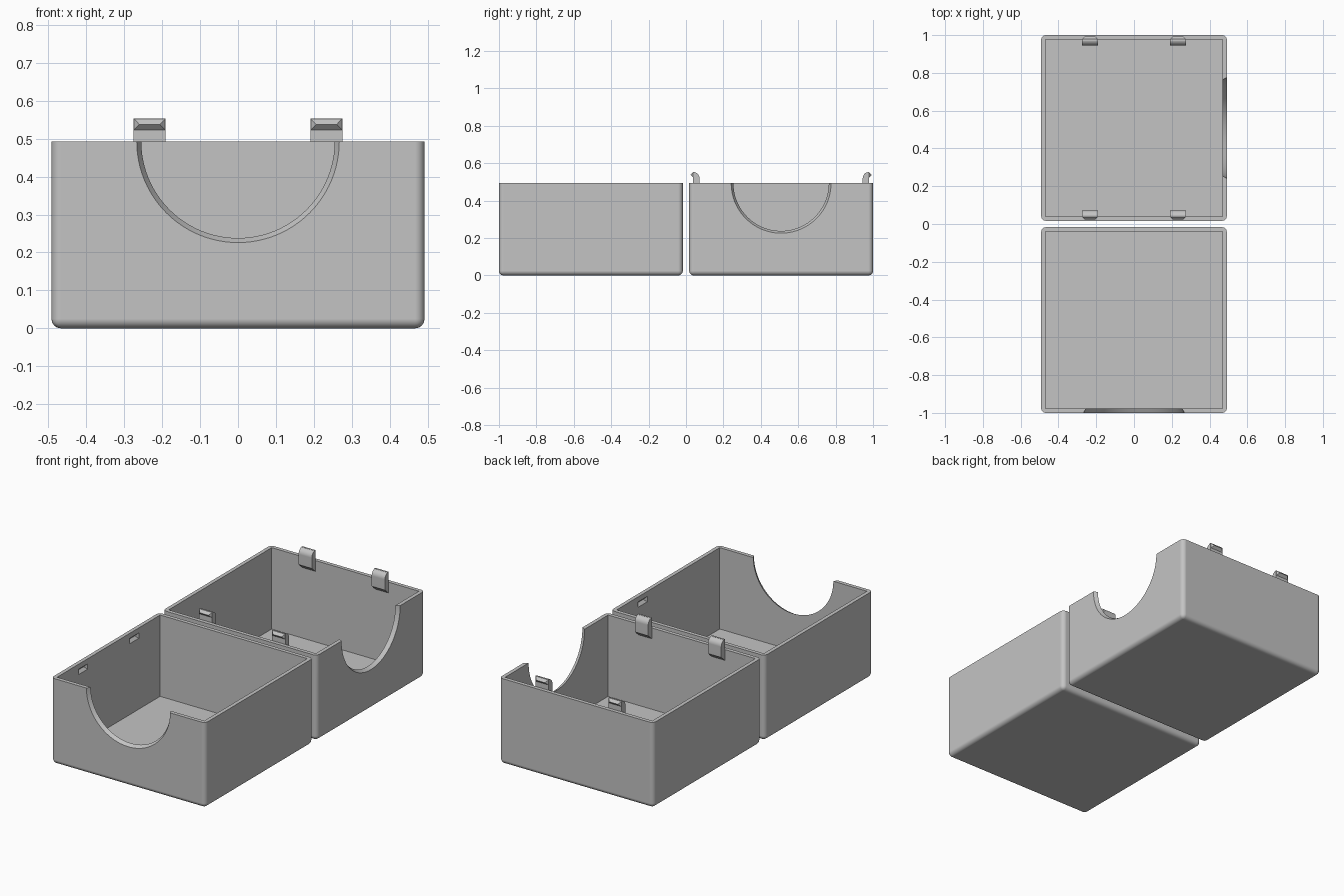
import bpy, bmesh, math
from mathutils import Matrix, Vector

if "Cube" in bpy.data.objects:
    bpy.data.objects.remove(bpy.data.objects["Cube"])

HALF, TOP, WALL, FLOOR = 0.4915, 0.493, 0.022, 0.024
CENTRE = 0.5085          # distance of each tray from the origin along y
CLIP_X, CLIP_W = 0.233, 0.084

grey = bpy.data.materials.new("plain grey")
grey.diffuse_color = (0.55, 0.55, 0.55, 1)
grey.use_nodes = True
grey.node_tree.nodes["Principled BSDF"].inputs["Base Color"].default_value = grey.diffuse_color


def make_object(name, bm, matrix=Matrix()):
    bm.transform(matrix)
    bmesh.ops.recalc_face_normals(bm, faces=bm.faces[:])
    mesh = bpy.data.meshes.new(name)
    bm.to_mesh(mesh)
    bm.free()
    obj = bpy.data.objects.new(name, mesh)
    bpy.context.collection.objects.link(obj)
    mesh.materials.append(grey)
    return obj


def box(lo, hi):
    bm = bmesh.new()
    lo, hi = Vector(lo), Vector(hi)
    bmesh.ops.create_cube(bm, size=1, matrix=Matrix.Translation((lo + hi) / 2)
                          @ Matrix.Diagonal((*(hi - lo), 1)))
    return bm


def cut(obj, cutter):
    mod = obj.modifiers.new("cut", 'BOOLEAN')
    mod.operation, mod.solver, mod.object = 'DIFFERENCE', 'EXACT', cutter
    bpy.context.view_layer.update()
    graph = bpy.context.evaluated_depsgraph_get()
    mesh = bpy.data.meshes.new_from_object(obj.evaluated_get(graph))
    obj.modifiers.clear()
    obj.data = mesh
    bpy.data.objects.remove(cutter)


def smooth(obj):
    bpy.ops.object.select_all(action='DESELECT')
    obj.select_set(True)
    bpy.context.view_layer.objects.active = obj
    bpy.ops.object.shade_smooth_by_angle(angle=math.radians(28))
    mod = obj.modifiers.new("flat walls", 'WEIGHTED_NORMAL')
    mod.keep_sharp = True


def wall_frame(cy, angle):
    """Local x runs along the wall, y points inward from its outer face."""
    return (Matrix.Translation((0, cy, 0)) @ Matrix.Rotation(angle, 4, 'Z')
            @ Matrix.Translation((0, -HALF, 0)))


def barb(x, z):
    """Wedge with hipped ends: the catch of a clip, and the notch it fits."""
    bm = bmesh.new()
    w, h = CLIP_W / 2, 0.0155
    for s in (-1, 1):
        for d in (WALL, WALL + 0.008):
            for e in (-h, h):
                bm.verts.new((x + s * w, d, z + e))
        bm.verts.new((x + s * (w - 0.015), 0.007, z))
    bmesh.ops.convex_hull(bm, input=bm.verts[:])
    return bm


def tray(name, cy, opening_angle):
    # Rounded outer block, hollowed out
    bm = box((-HALF, -HALF, 0), (HALF, HALF, TOP))
    edges = [e for e in bm.edges if min(v.co.z for v in e.verts) < 0.01]
    bmesh.ops.bevel(bm, geom=edges, offset=0.025, segments=6, profile=0.5, affect='EDGES')
    obj = make_object(name, bm, Matrix.Translation((0, cy, 0)))
    inner = HALF - WALL
    cut(obj, make_object("hollow", box((-inner, -inner, FLOOR), (inner, inner, 1)),
                         Matrix.Translation((0, cy, 0))))
    # Half-round opening with a tapered edge
    bm = bmesh.new()
    bmesh.ops.create_cone(bm, cap_ends=True, segments=96, radius1=0.273, radius2=0.249,
                          depth=2 * WALL, matrix=Matrix.Translation((0, WALL / 2, TOP))
                          @ Matrix.Rotation(-math.pi / 2, 4, 'X'))
    cut(obj, make_object("opening", bm, wall_frame(cy, opening_angle)))
    return obj


def clip(name, x, matrix):
    # Stem with rounded inner top and sloped foot, swept across the clip width
    d0, d1, top = WALL - 0.001, 0.055, 0.553
    r = d1 - WALL
    profile = [(d0, 0.43), (d1, 0.46)]
    profile += [(WALL + r * math.cos(a), top - r + r * math.sin(a))
                for a in (math.pi / 2 * i / 8 for i in range(9))]
    profile.append((d0, top))
    bm = barb(x, 0.5375)
    face = bm.faces.new([bm.verts.new((x - CLIP_W / 2, d, z)) for d, z in profile])
    new = bmesh.ops.extrude_face_region(bm, geom=[face])["geom"]
    bmesh.ops.translate(bm, vec=(CLIP_W, 0, 0),
                        verts=[g for g in new if isinstance(g, bmesh.types.BMVert)])
    smooth(make_object(name, bm, matrix))


# Front tray: opening in front, catch notches inside the two side walls
front = tray("front_tray", -CENTRE, 0)
for angle in (-math.pi / 2, math.pi / 2):
    for x in (-CLIP_X, CLIP_X):
        cut(front, make_object("notch", barb(x, 0.4485), wall_frame(-CENTRE, angle)))
smooth(front)

# Back tray: opening on the right, clips on its front and back walls
smooth(tray("back_tray", CENTRE, math.pi / 2))
for side, angle in (("front", 0), ("back", math.pi)):
    for i, x in enumerate((-CLIP_X, CLIP_X)):
        clip(f"{side}_clip_{i + 1}", x, wall_frame(CENTRE, angle))
